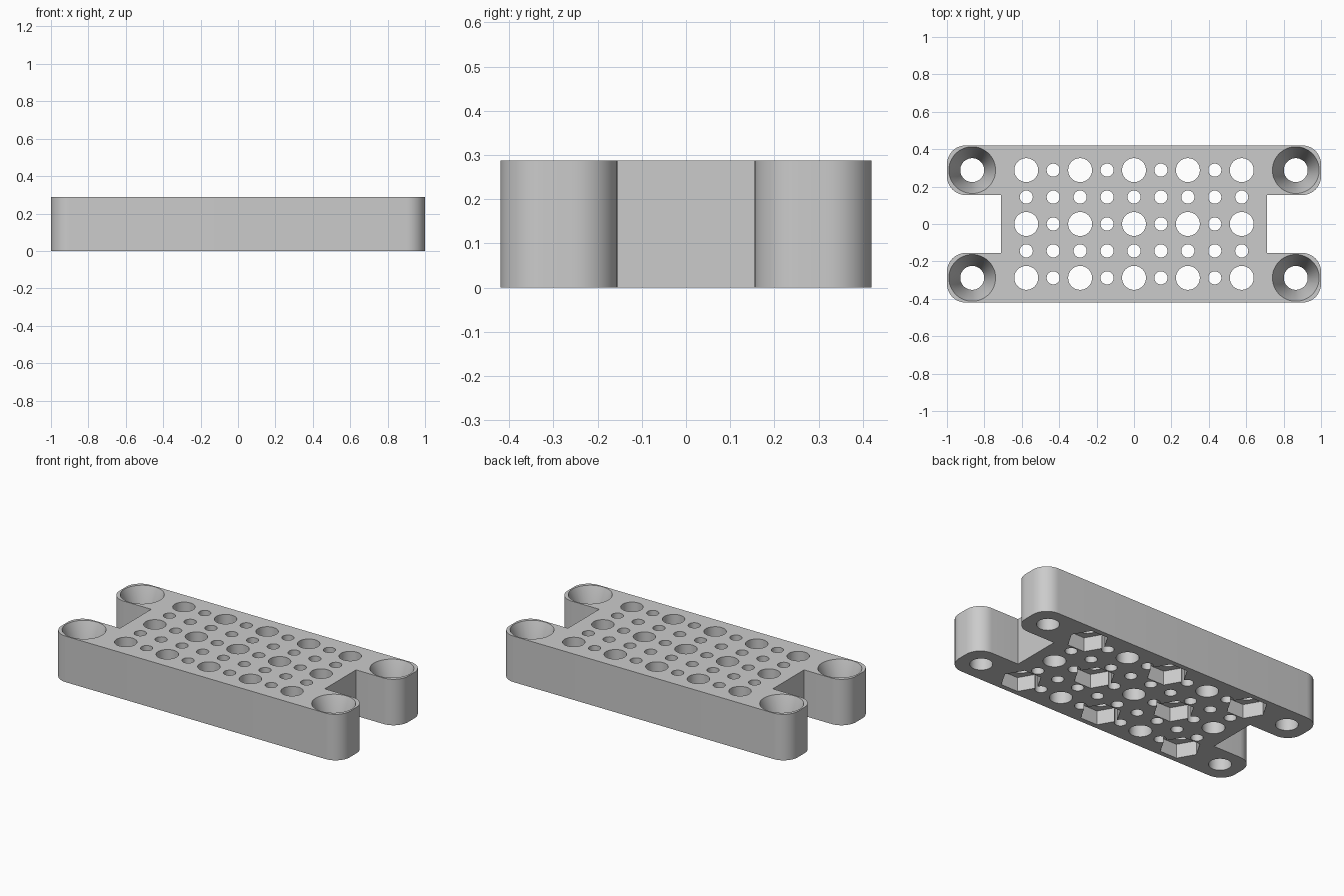
import bpy
import bmesh
from math import cos, sin, pi, radians
from mathutils import Matrix

cube = bpy.data.objects.get("Cube")
if cube:
    bpy.data.objects.remove(cube, do_unlink=True)

LENGTH, DEPTH, HEIGHT = 1.0, 0.42, 0.288   # half length, half depth, height
ARM_IN, NOTCH, CORNER = 0.155, 0.71, 0.1
PITCH = 0.144
ARM_X, ARM_Y = 0.865, 0.288

grey = bpy.data.materials.new("plain grey")
grey.use_nodes = True
COLOUR = (0.6, 0.6, 0.6, 1)
grey.diffuse_color = COLOUR
grey.node_tree.nodes["Principled BSDF"].inputs["Base Color"].default_value = COLOUR


def make_object(name, bm):
    bmesh.ops.recalc_face_normals(bm, faces=bm.faces)
    mesh = bpy.data.meshes.new(name)
    bm.to_mesh(mesh)
    bm.free()
    mesh.materials.append(grey)
    obj = bpy.data.objects.new(name, mesh)
    bpy.context.collection.objects.link(obj)
    return obj


def add_cone(bm, x, y, z0, z1, r0, r1, sides):
    bmesh.ops.create_cone(bm, cap_ends=True, segments=sides, radius1=r0, radius2=r1,
                          depth=z1 - z0, matrix=Matrix.Translation((x, y, (z0 + z1) / 2)))


def arc(cx, cy, start, steps=10):
    return [(cx + CORNER * cos(start + pi / 2 * i / steps),
             cy + CORNER * sin(start + pi / 2 * i / steps)) for i in range(steps + 1)]


# H-shaped block outline: one quarter, then mirrored around both axes
quarter = [(NOTCH, ARM_IN)]
quarter += arc(LENGTH - CORNER, ARM_IN + CORNER, -pi / 2)
quarter += arc(LENGTH - CORNER, DEPTH - CORNER, 0)
half = quarter + [(-x, y) for x, y in reversed(quarter)]
outline = half + [(x, -y) for x, y in reversed(half)]
bm = bmesh.new()
base = bm.faces.new([bm.verts.new((x, y, 0)) for x, y in outline])
top = bmesh.ops.extrude_face_region(bm, geom=[base])["geom"]
bmesh.ops.translate(bm, vec=(0, 0, HEIGHT),
                    verts=[g for g in top if isinstance(g, bmesh.types.BMVert)])
block = make_object("mounting_block", bm)

# Through holes: large and small ones alternate on a regular grid
holes = bmesh.new()
pockets = bmesh.new()
for i in range(-4, 5):
    for j in range(-2, 3):
        x, y = i * PITCH, j * PITCH
        large = i % 2 == 0 and j % 2 == 0
        add_cone(holes, x, y, -0.1, HEIGHT + 0.1, *([0.064 if large else 0.035] * 2),
                 48 if large else 32)
        # Hexagonal nut pockets under every other large hole
        if large and (i // 2 + j // 2) % 2 != 0:
            start = len(pockets.verts)
            add_cone(pockets, x, y, -0.1, 0.088, 0.117, 0.117, 6)
            pockets.verts.ensure_lookup_table()
            bmesh.ops.rotate(pockets, verts=pockets.verts[start:], cent=(x, y, 0),
                             matrix=Matrix.Rotation(pi / 2, 3, "Z"))

# Arm holes with tapered countersinks
sinks = bmesh.new()
SINK_DEPTH, SLOPE_OVER = 0.17, 0.02
for sx in (-1, 1):
    for sy in (-1, 1):
        x, y = sx * ARM_X, sy * ARM_Y
        add_cone(holes, x, y, -0.1, HEIGHT + 0.1, 0.064, 0.064, 48)
        grow = (0.125 - 0.064) / SINK_DEPTH * SLOPE_OVER
        add_cone(sinks, x, y, HEIGHT - SINK_DEPTH, HEIGHT + SLOPE_OVER,
                 0.064, 0.125 + grow, 48)

cutters = [make_object("hole_cutter", holes), make_object("nut_pocket_cutter", pockets),
           make_object("countersink_cutter", sinks)]
for cutter in cutters:
    cutter.hide_render = True
    mod = block.modifiers.new(cutter.name, "BOOLEAN")
    mod.operation = "DIFFERENCE"
    mod.solver = "EXACT"
    mod.object = cutter

# Bake the cuts, then drop the cutters
depsgraph = bpy.context.evaluated_depsgraph_get()
block_mesh = bpy.data.meshes.new_from_object(block.evaluated_get(depsgraph))
block.modifiers.clear()
block.data = block_mesh
for cutter in cutters:
    bpy.data.objects.remove(cutter, do_unlink=True)

bpy.ops.object.select_all(action="DESELECT")
block.select_set(True)
bpy.context.view_layer.objects.active = block
bpy.ops.object.shade_smooth_by_angle(angle=radians(30))
